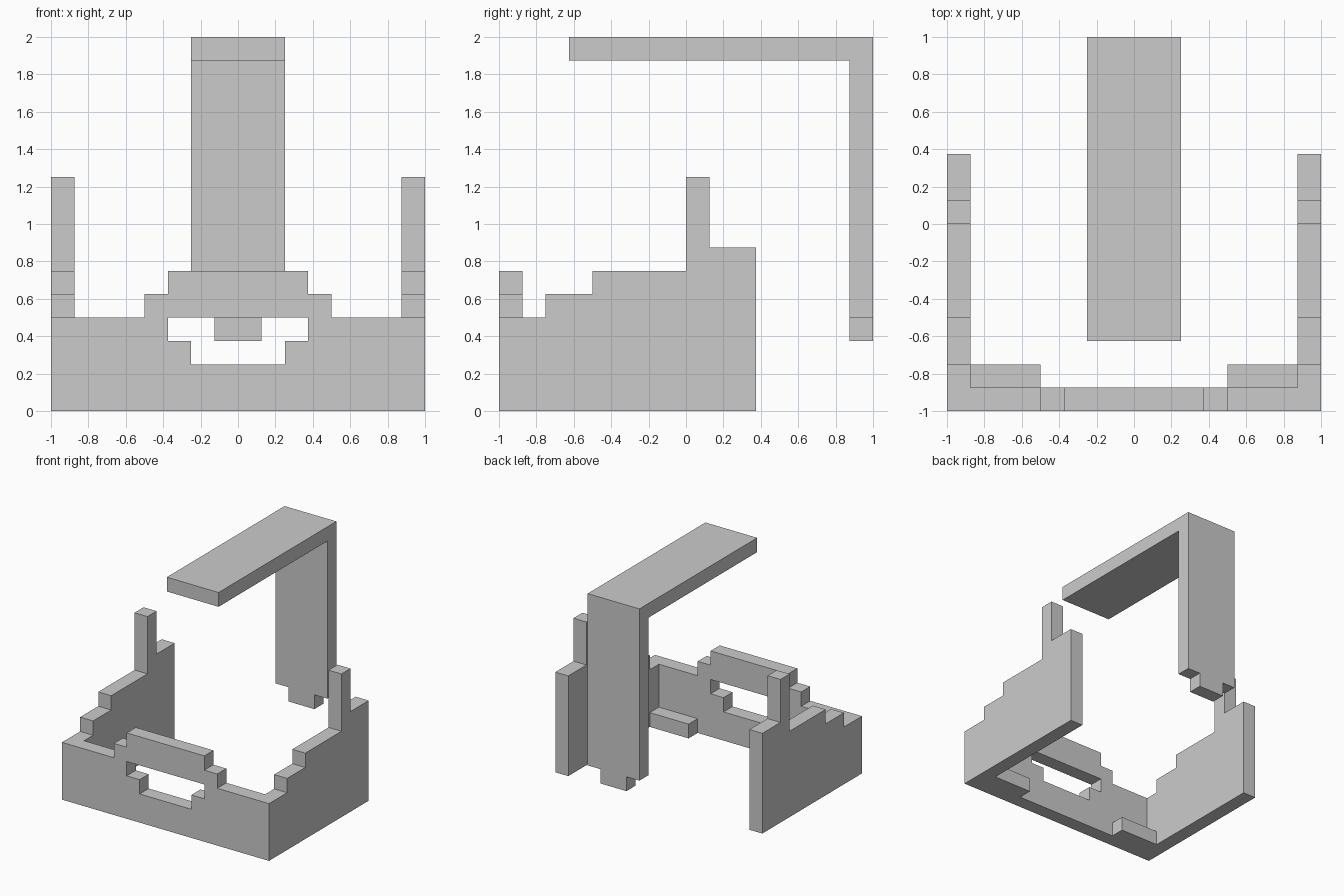
import bpy
import bmesh
from mathutils import Vector

if "Cube" in bpy.data.objects:
    bpy.data.objects.remove(bpy.data.objects["Cube"])


def prism(name, profile, axis, start, end):
    """Extrude a profile along axis: 'X' takes (y, z) points, 'Y' takes (x, z)."""
    bm = bmesh.new()
    if axis == 'X':
        points = [(start, a, b) for a, b in profile]
        move = Vector((end - start, 0, 0))
    else:
        points = [(a, start, b) for a, b in profile]
        move = Vector((0, end - start, 0))
    face = bm.faces.new([bm.verts.new(p) for p in points])
    result = bmesh.ops.extrude_face_region(bm, geom=[face], use_keep_orig=True)
    bmesh.ops.translate(bm, vec=move,
                        verts=[g for g in result['geom'] if isinstance(g, bmesh.types.BMVert)])
    bmesh.ops.recalc_face_normals(bm, faces=bm.faces)
    mesh = bpy.data.meshes.new(name)
    bm.to_mesh(mesh)
    bm.free()
    obj = bpy.data.objects.new(name, mesh)
    bpy.context.collection.objects.link(obj)
    return obj


def combine(target, tool, operation):
    """Apply a boolean and discard the helper."""
    mod = target.modifiers.new(operation, 'BOOLEAN')
    mod.operation = operation
    mod.solver = 'EXACT'
    mod.object = tool
    bpy.context.view_layer.objects.active = target
    bpy.ops.object.modifier_apply(modifier=mod.name)
    bpy.data.objects.remove(tool, do_unlink=True)


def symmetric(half):
    """Mirror the right half of a profile to the left."""
    return half + [(-x, z) for x, z in reversed(half)]


# Front wall with stepped crest
base = prism("base_walls", symmetric(
    [(1, 0), (1, .5), (.5, .5), (.5, .625), (.375, .625), (.375, .75)]), 'Y', -1, -.875)

# Stepped window through the front wall
window = prism("window_cutter", symmetric(
    [(.25, .25), (.25, .375), (.375, .375), (.375, .5)]), 'Y', -1.2, -.7)
window.hide_render = True
combine(base, window, 'DIFFERENCE')

# Stepped side walls with posts, and the low inner ledges
side_profile = [(-1, 0), (.375, 0), (.375, .875), (.125, .875), (.125, 1.25), (0, 1.25),
                (0, .75), (-.5, .75), (-.5, .625), (-.75, .625), (-.75, .5), (-1, .5)]
ledge_profile = [(-1, 0), (-.75, 0), (-.75, .125), (-1, .125)]
for s in (-1, 1):
    combine(base, prism("side_wall", side_profile, 'X', s * .875, s), 'UNION')
    combine(base, prism("ledge", ledge_profile, 'X', s * .5, s), 'UNION')

# Rear column with overhanging roof arm
column = prism("rear_column_and_arm",
               [(1, .5), (1, 2), (-.625, 2), (-.625, 1.875), (.875, 1.875), (.875, .5)],
               'X', -.25, .25)

# Tab under the column
tab = prism("column_tab", [(.875, .375), (1, .375), (1, .625), (.875, .625)], 'X', -.125, .125)
combine(column, tab, 'UNION')
